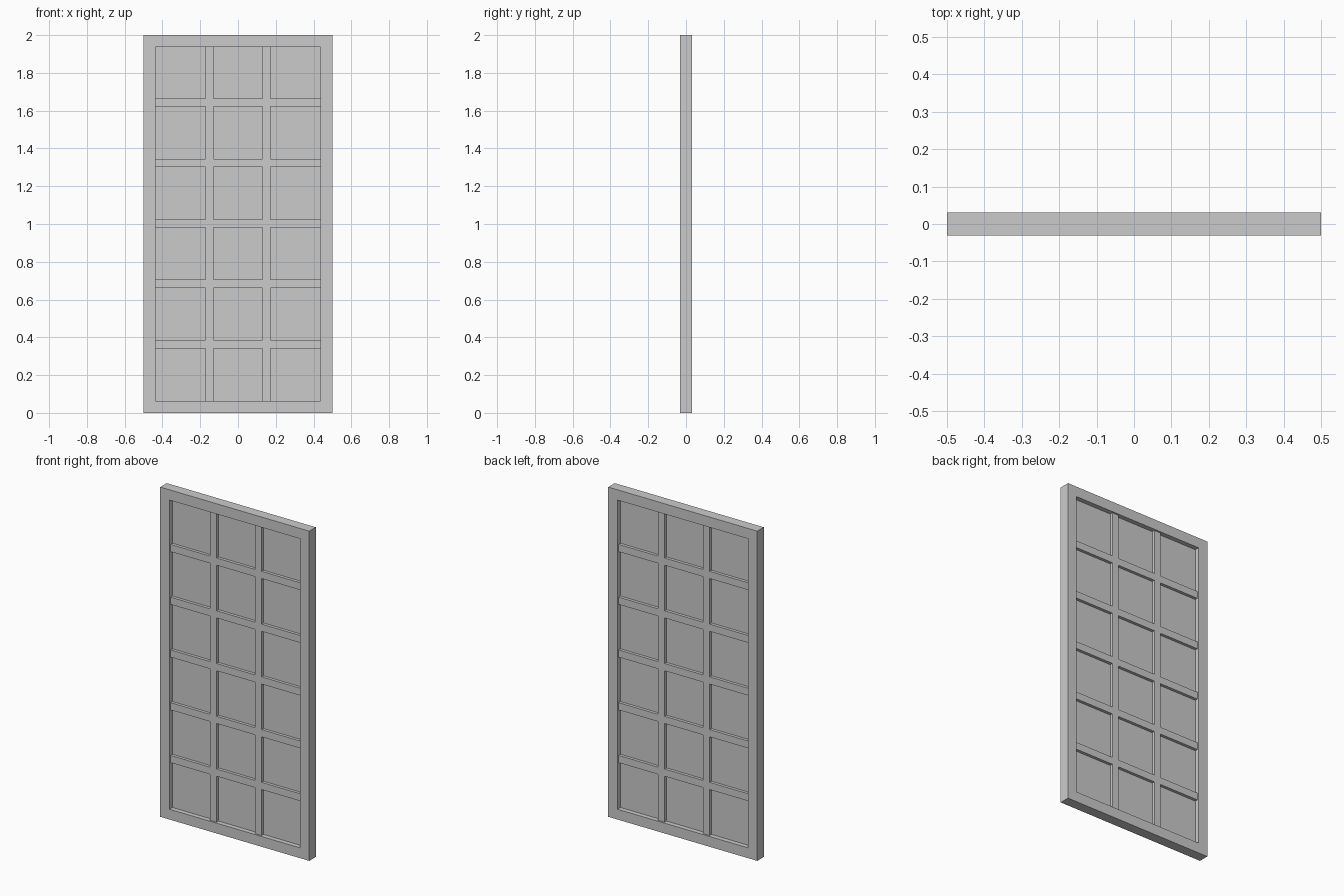
import bpy, bmesh

if "Cube" in bpy.data.objects:
    bpy.data.objects.remove(bpy.data.objects["Cube"])

W, H, D = 1.0, 2.0, 0.0625      # overall size
RIM = 0.0625                    # frame border width
BAR, BAR_D = 0.044, 0.042       # glazing bar width and depth
GLASS_D = 0.006


def new_object(name, bm):
    bmesh.ops.recalc_face_normals(bm, faces=bm.faces)
    me = bpy.data.meshes.new(name)
    bm.to_mesh(me)
    bm.free()
    ob = bpy.data.objects.new(name, me)
    bpy.context.collection.objects.link(ob)
    return ob


def lattice(name, xs, zs, depth, solid):
    """Slab on a grid of x and z lines, keeping the cells where solid(i, j)."""
    bm = bmesh.new()
    v = {(i, j): bm.verts.new((x, -depth / 2, z))
         for i, x in enumerate(xs) for j, z in enumerate(zs)}
    for i in range(len(xs) - 1):
        for j in range(len(zs) - 1):
            if solid(i, j):
                bm.faces.new([v[i, j], v[i + 1, j], v[i + 1, j + 1], v[i, j + 1]])
    bmesh.ops.delete(bm, geom=[p for p in bm.verts if not p.link_faces], context='VERTS')
    ext = bmesh.ops.extrude_face_region(bm, geom=bm.faces[:], use_keep_orig=True)
    moved = [g for g in ext['geom'] if isinstance(g, bmesh.types.BMVert)]
    bmesh.ops.translate(bm, verts=moved, vec=(0, depth, 0))
    return new_object(name, bm)


# Outer frame with one large opening
x_in, z_lo, z_hi = W / 2 - RIM, RIM, H - RIM
lattice("frame", [-W / 2, -x_in, x_in, W / 2], [0, z_lo, z_hi, H], D,
        lambda i, j: (i, j) != (1, 1))

# Glazing bars: two uprights and five rails joined in one flush grid
xs, zs = [-x_in], [z_lo]
for c in (-0.151, 0.151):
    xs += [c - BAR / 2, c + BAR / 2]
for k in range(5):
    c = 1.003 + (k - 2) * 0.32
    zs += [c - BAR / 2, c + BAR / 2]
xs.append(x_in)
zs.append(z_hi)
lattice("glazing_bars", xs, zs, BAR_D, lambda i, j: i % 2 == 1 or j % 2 == 1)

# Thin pane filling the opening
lattice("glass_pane", [-x_in, x_in], [z_lo, z_hi], GLASS_D, lambda i, j: True)
